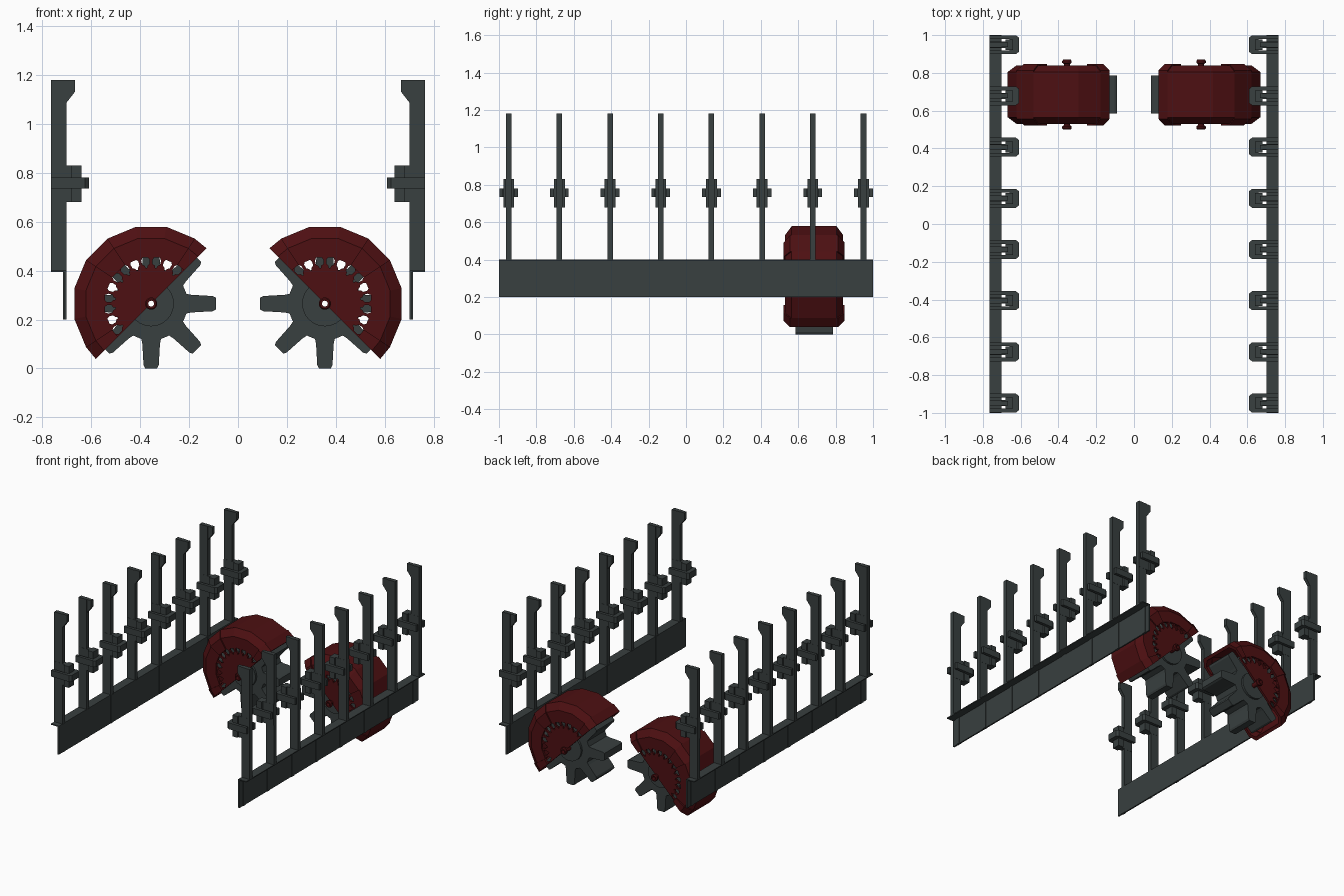
import bpy, bmesh, math
from mathutils import Vector

cube = bpy.data.objects.get("Cube")
if cube:
    bpy.data.objects.remove(cube)


def material(name, rgb):
    m = bpy.data.materials.new(name)
    m.use_nodes = True
    m.diffuse_color = (*rgb, 1)
    m.node_tree.nodes["Principled BSDF"].inputs["Base Color"].default_value = (*rgb, 1)
    return m


STEEL = material("dark steel", (0.04, 0.05, 0.05))
RED = material("deep red", (0.075, 0.005, 0.006))
CX, CY, CZ = -0.355, 0.685, 0.265      # wheel centre on the right side


def finish(name, bm, mat, row=False):
    """Make the object, repeat it along the row if asked, mirror it across x."""
    bmesh.ops.recalc_face_normals(bm, faces=bm.faces)
    mesh = bpy.data.meshes.new(name)
    bm.to_mesh(mesh)
    bm.free()
    mesh.materials.append(mat)
    ob = bpy.data.objects.new(name, mesh)
    bpy.context.collection.objects.link(ob)
    if row:
        arr = ob.modifiers.new("row", "ARRAY")
        arr.count = 8
        arr.use_relative_offset = False
        arr.use_constant_offset = True
        arr.constant_offset_displace = (0, 0.271, 0)
    ob.modifiers.new("mirror", "MIRROR")
    return ob


def prism(bm, pts, lo, hi, along="y"):
    """Extrude a flat outline along y (outline in x, z) or z (outline in x, y)."""
    def at(p, d):
        return (p[0], d, p[1]) if along == "y" else (p[0], p[1], d)
    a = [bm.verts.new(at(p, lo)) for p in pts]
    b = [bm.verts.new(at(p, hi)) for p in pts]
    bm.faces.new(a)
    bm.faces.new(b)
    for i in range(len(pts)):
        j = (i + 1) % len(pts)
        bm.faces.new((a[i], a[j], b[j], b[i]))


def box(bm, x0, x1, y0, y1, z0, z1):
    prism(bm, [(x0, z0), (x1, z0), (x1, z1), (x0, z1)], y0, y1)


def polar(r, deg, side=0.0):
    """Point around the wheel centre, shifted sideways from the radius."""
    t = math.radians(deg)
    return (CX + r * math.cos(t) - side * math.sin(t),
            CZ + r * math.sin(t) + side * math.cos(t))


def sweep(bm, section, angles, closed=False):
    """Revolve a closed (radius, y offset) section about the wheel axle."""
    rings = []
    for a in angles:
        ring = []
        for r, d in section:
            x, z = polar(r, a)
            ring.append(bm.verts.new((x, CY + d, z)))
        rings.append(ring)
    n = len(section)
    for k in range(len(rings) if closed else len(rings) - 1):
        p, q = rings[k], rings[(k + 1) % len(rings)]
        for i in range(n):
            j = (i + 1) % n
            bm.faces.new((p[i], p[j], q[j], q[i]))
    if not closed:
        bm.faces.new(rings[0])
        bm.faces.new(rings[-1])


FULL = [i * 15 for i in range(24)]
HALF = [45 + i * 15 for i in range(13)]
Y0 = -0.948

# Fence: base panel, top ledge, posts
bm = bmesh.new()
box(bm, -0.712, -0.702, -1, 1, 0.2, 0.4)
finish("base_panel", bm, STEEL)

bm = bmesh.new()
box(bm, -0.765, -0.702, -1, 1, 0.395, 0.402)
finish("panel_ledge", bm, STEEL)

bm = bmesh.new()
box(bm, -0.765, -0.702, Y0 - 0.015, Y0 + 0.015, 0.4, 1.18)
box(bm, -0.716, -0.700, Y0 - 0.015, Y0 + 0.015, 0.2, 0.4)
finish("post", bm, STEEL, True)

# Angled bracket at the top of each post
bm = bmesh.new()
prism(bm, [(-0.702, 1.18), (-0.667, 1.18), (-0.667, 1.13), (-0.702, 1.085)],
      Y0 - 0.012, Y0 + 0.012)
finish("top_bracket", bm, STEEL, True)

# Collar block and the wider U-shaped clamp around it
bm = bmesh.new()
box(bm, -0.765, -0.68, Y0 - 0.016, Y0 + 0.016, 0.68, 0.83)
box(bm, -0.68, -0.64, Y0 - 0.029, Y0 + 0.029, 0.68, 0.83)
finish("collar", bm, STEEL, True)

bm = bmesh.new()
half = [(-0.765, 0.03), (-0.765, 0.05), (-0.625, 0.05), (-0.61, 0.038)]
outline = [(x, Y0 + y) for x, y in half] + [(x, Y0 - y) for x, y in reversed(half)]
outline += [(-0.66, Y0 - 0.03), (-0.66, Y0 + 0.03)]
prism(bm, outline, 0.735, 0.78, "z")
finish("clamp", bm, STEEL, True)

# Gear wheel: disc, raised boss and eight tapered teeth
bm = bmesh.new()
for r, d in ((0.15, 0.1), (0.093, 0.115)):
    sweep(bm, [(0.012, -d), (r, -d), (r, d), (0.012, d)], FULL, True)
finish("gear_disc", bm, STEEL)

bm = bmesh.new()
side = [(0.135, 0.042), (0.165, 0.036), (0.252, 0.031), (0.265, 0.024)]
for k in range(8):
    pts = [polar(r, k * 45, s) for r, s in side]
    pts += [polar(r, k * 45, -s) for r, s in reversed(side)]
    prism(bm, pts, CY - 0.1, CY + 0.1)
finish("gear_teeth", bm, STEEL)

# Fender shell in overlapping bands, open on the inside
plates = [((45, 56.25), 0.163), ((56.25, 78.75, 101.25, 123.75), 0.155),
          ((123.75, 146.25), 0.163), ((146.25, 168.75, 191.25, 213.75), 0.155),
          ((213.75, 225), 0.163)]
bm = bmesh.new()
for angles, w in plates:
    half = [(0.192, w - 0.018), (0.192, w), (0.272, w), (0.32, w - 0.035)]
    inner = [(0.298, w - 0.05), (0.262, w - 0.018)]
    section = half + [(r, -d) for r, d in reversed(half)]
    section += [(r, -d) for r, d in reversed(inner)] + inner
    sweep(bm, section, angles)
finish("fender", bm, RED)

# Half-disc side plates with short spokes reaching the fender
bm = bmesh.new()
waist = [(0.14, 0.017), (0.155, 0.015), (0.163, 0.006), (0.18, 0.006), (0.19, 0.014),
         (0.205, 0.014)]
for s in (-1, 1):
    lo, hi = sorted((s * 0.135, s * 0.15))
    sweep(bm, [(0.012, lo), (0.148, lo), (0.148, hi), (0.012, hi)], HALF)
    for i, a in enumerate(HALF):
        left = [(r, 0 if i == 12 else w) for r, w in waist]
        right = [(r, 0 if i == 0 else -w) for r, w in reversed(waist)]
        prism(bm, [polar(r, a, w) for r, w in left + right], CY + lo, CY + hi)
finish("side_plate", bm, RED)

# Hollow axle with a flared cap at both ends
bm = bmesh.new()
axle = [(0.012, 0.185), (0.02, 0.185), (0.025, 0.178), (0.025, 0.168), (0.016, 0.162),
        (0.016, 0.1), (0.012, 0.1)]
for s in (-1, 1):
    sweep(bm, [(r, s * d) for r, d in axle], FULL, True)
finish("axle_cap", bm, RED)
